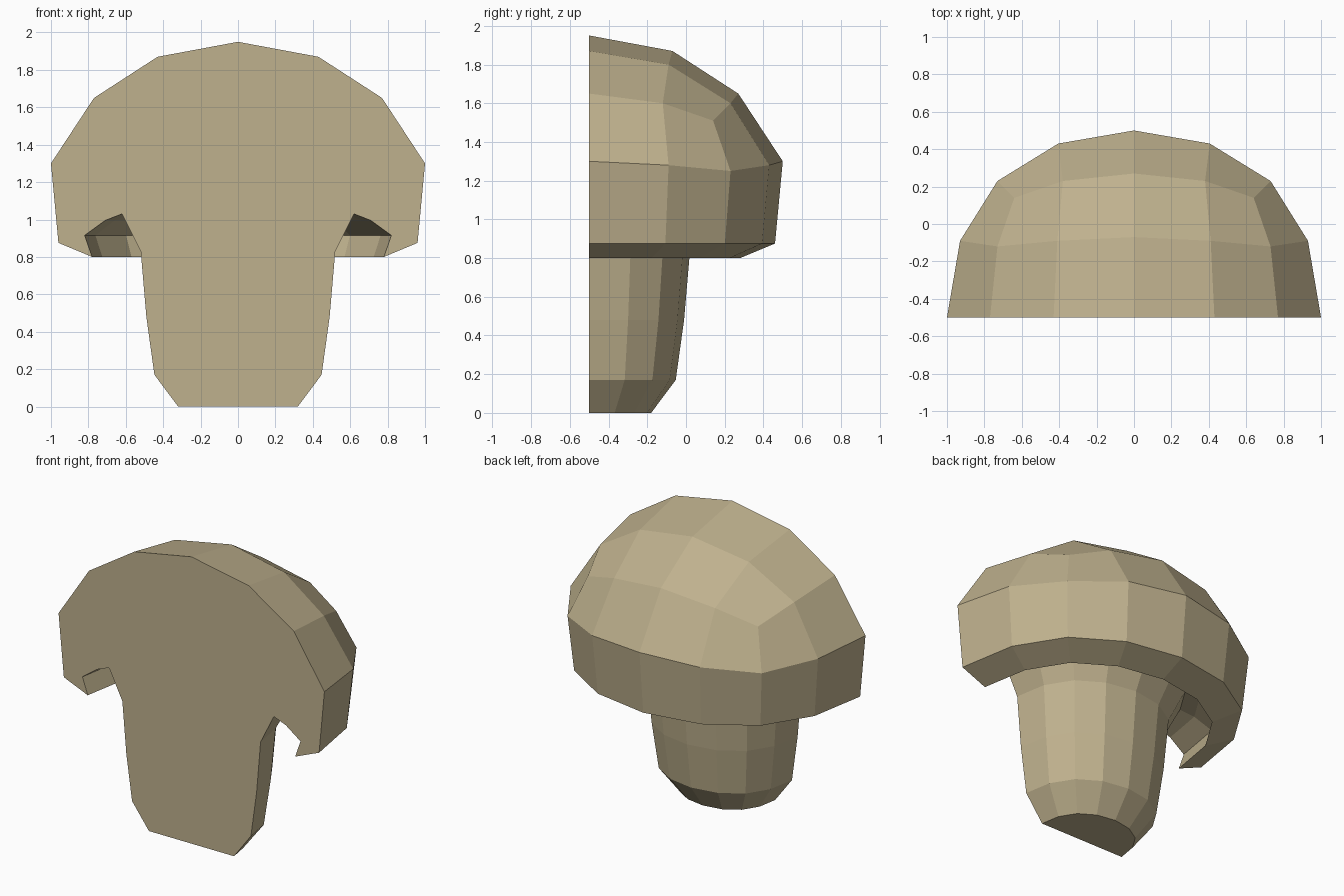
import bpy
import bmesh

if "Cube" in bpy.data.objects:
    bpy.data.objects.remove(bpy.data.objects["Cube"])

CUT_Y = -0.5  # the mushroom is sliced in half on this plane; its axis lies on it

tan = bpy.data.materials.new("mushroom tan")
tan.diffuse_color = (0.52, 0.44, 0.27, 1.0)
tan.use_nodes = True
tan.node_tree.nodes["Principled BSDF"].inputs["Base Color"].default_value = tan.diffuse_color

# Unit half outline shared by every ring (x, depth behind the cut)
quarter = [(1, 0), (0.93, 0.41), (0.73, 0.73), (0.405, 0.93), (0, 1)]
half = quarter + [(-x, d) for x, d in reversed(quarter[:-1])]

# Profile below the rim: radius, height
profile = [(0.96, 0.875), (0.78, 0.80),                # cap edge and lip
           (0.82, 0.915), (0.71, 0.995), (0.62, 1.03),  # hollow under the cap
           (0.52, 0.83), (0.49, 0.48), (0.447, 0.17), (0.32, 0.0)]  # stem
rim_z = [1.30, 1.28, 1.25, 1.28, 1.30, 1.28, 1.25, 1.28, 1.30]

# Dome grid points, one octant: (larger, smaller) index -> larger, smaller, height
dome = {(0, 0): (0, 0, 1.95), (1, 0): (0.43, 0, 1.87), (1, 1): (0.41, 0.41, 1.80),
        (2, 0): (0.77, 0, 1.65), (2, 1): (0.73, 0.38, 1.60), (2, 2): (0.64, 0.64, 1.51)}


def dome_point(i, j):
    a, b, z = dome[max(abs(i), j), min(abs(i), j)]
    x, d = (a, b) if abs(i) >= j else (b, a)
    return (x if i >= 0 else -x, CUT_Y + d, z)


bm = bmesh.new()

# Dome: square grid rounded into a half dome
grid = {(i, j): bm.verts.new(dome_point(i, j)) for i in range(-2, 3) for j in range(3)}
for i in range(-2, 2):
    for j in range(2):
        bm.faces.new([grid[i, j], grid[i + 1, j], grid[i + 1, j + 1], grid[i, j + 1]])

# Rings from the dome border down round the cap, hollow and stem
border = [(2, 0), (2, 1), (2, 2), (1, 2), (0, 2), (-1, 2), (-2, 2), (-2, 1), (-2, 0)]
rings = [[grid[key] for key in border]]
rings.append([bm.verts.new((x, CUT_Y + d, z)) for (x, d), z in zip(half, rim_z)])
for r, z in profile:
    rings.append([bm.verts.new((x * r, CUT_Y + d * r, z)) for x, d in half])
for upper, lower in zip(rings, rings[1:]):
    for k in range(len(half) - 1):
        bm.faces.new([upper[k], lower[k], lower[k + 1], upper[k + 1]])

# Stem base and flat cut face
bm.faces.new(rings[-1])
cut = [ring[0] for ring in rings] + [ring[-1] for ring in reversed(rings)]
cut += [grid[i, 0] for i in (-1, 0, 1)]
bm.faces.new(cut)
bmesh.ops.recalc_face_normals(bm, faces=bm.faces)

mesh = bpy.data.meshes.new("half_mushroom")
bm.to_mesh(mesh)
bm.free()
mesh.materials.append(tan)
bpy.context.collection.objects.link(bpy.data.objects.new("half_mushroom", mesh))
